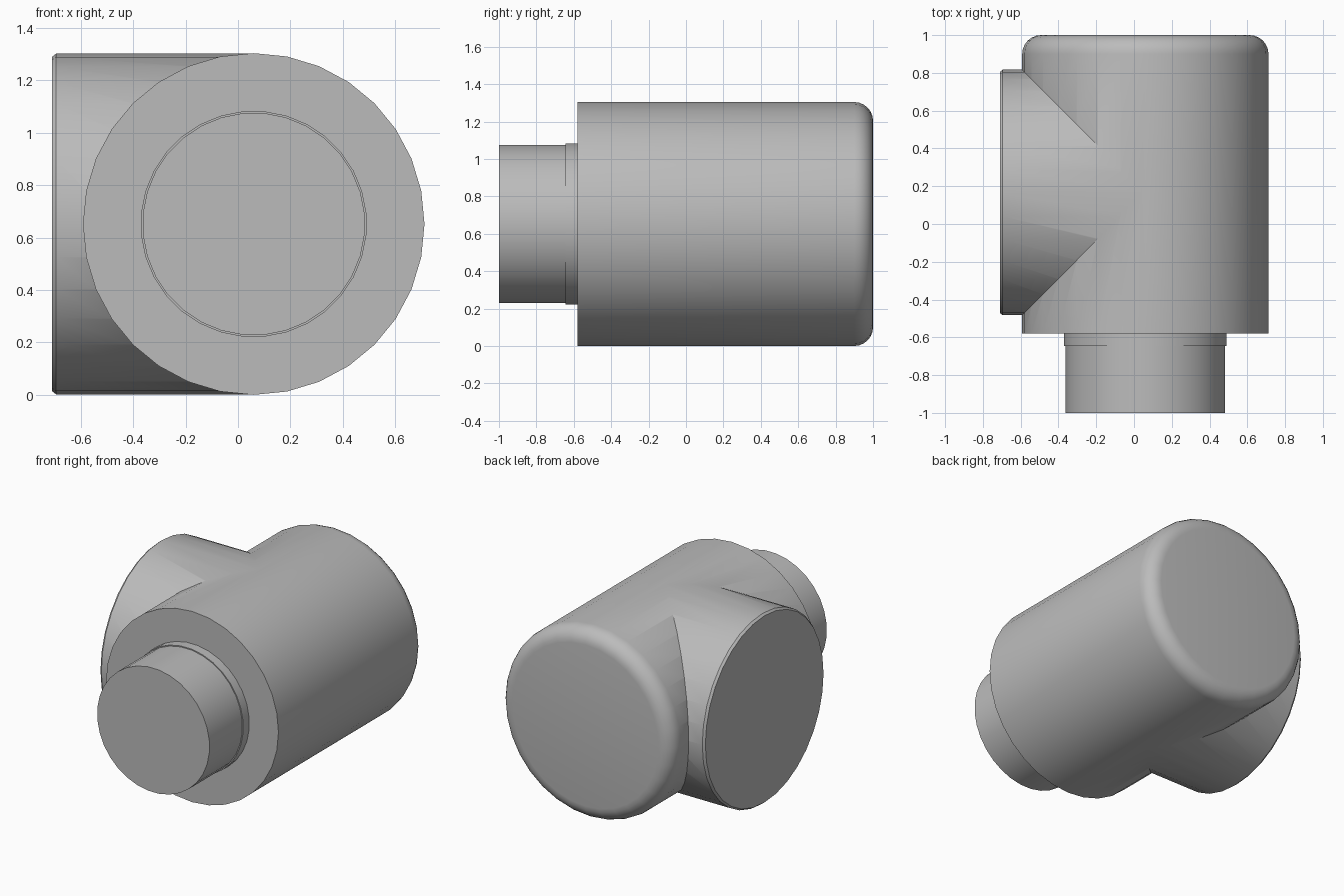
import bpy
import math
from mathutils import Matrix, Vector

cube = bpy.data.objects.get("Cube")
if cube:
    bpy.data.objects.remove(cube, do_unlink=True)

SIDES = 32
AXIS_X, AXIS_Z, BRANCH_Y = 0.06, 0.652, 0.167

grey = bpy.data.materials.new("plain grey")
grey.use_nodes = True
grey.diffuse_color = (0.5, 0.5, 0.5, 1)
grey.node_tree.nodes["Principled BSDF"].inputs["Base Color"].default_value = (0.5, 0.5, 0.5, 1)


def turned_part(name, profile, origin, direction, phase=0.0):
    """Closed solid turned from (radius, distance) pairs along a direction."""
    verts, faces = [], []
    for r, d in profile:
        for i in range(SIDES):
            a = math.tau * (i + phase) / SIDES
            verts.append((r * math.cos(a), r * math.sin(a), d))
    for k in range(len(profile) - 1):
        for i in range(SIDES):
            j = (i + 1) % SIDES
            b, t = k * SIDES, (k + 1) * SIDES
            faces.append((b + i, b + j, t + j, t + i))
    faces.append(tuple(reversed(range(SIDES))))
    faces.append(tuple(range(len(verts) - SIDES, len(verts))))
    mesh = bpy.data.meshes.new(name)
    mesh.from_pydata(verts, [], faces)
    turn = Vector((0, 0, 1)).rotation_difference(Vector(direction)).to_matrix().to_4x4()
    mesh.transform(Matrix.Translation(origin) @ turn)
    mesh.materials.append(grey)
    obj = bpy.data.objects.new(name, mesh)
    bpy.context.collection.objects.link(obj)
    return obj


# Main barrel with a rounded back rim
R, FILLET = 0.652, 0.1
rim = [(R - FILLET + FILLET * math.cos(a), 1 - FILLET + FILLET * math.sin(a))
       for a in (math.pi / 2 * i / 6 for i in range(7))]
barrel = turned_part("barrel", [(R, -0.58)] + rim, (AXIS_X, 0, AXIS_Z), (0, 1, 0))

# Side branch with a small chamfer, merged into the barrel
branch = turned_part("side_branch", [(0.65, 0), (0.65, 0.755), (0.638, 0.77)],
                     (AXIS_X, BRANCH_Y, AXIS_Z), (-1, 0, 0))

# Stepped spigot at the front
spigot = turned_part("front_spigot", [(0.432, 0.56), (0.432, 0.645), (0.425, 0.645), (0.425, 1)],
                     (AXIS_X, 0, AXIS_Z), (0, -1, 0), phase=0.5)

# Union into one fitting body
bpy.context.view_layer.objects.active = barrel
for part in (branch, spigot):
    mod = barrel.modifiers.new("join", 'BOOLEAN')
    mod.operation = 'UNION'
    mod.solver = 'EXACT'
    mod.object = part
    bpy.ops.object.modifier_apply(modifier=mod.name)
    bpy.data.objects.remove(part, do_unlink=True)
barrel.name = "tee_fitting_body"

bpy.ops.object.select_all(action='DESELECT')
barrel.select_set(True)
bpy.ops.object.shade_smooth_by_angle(angle=math.radians(30))
